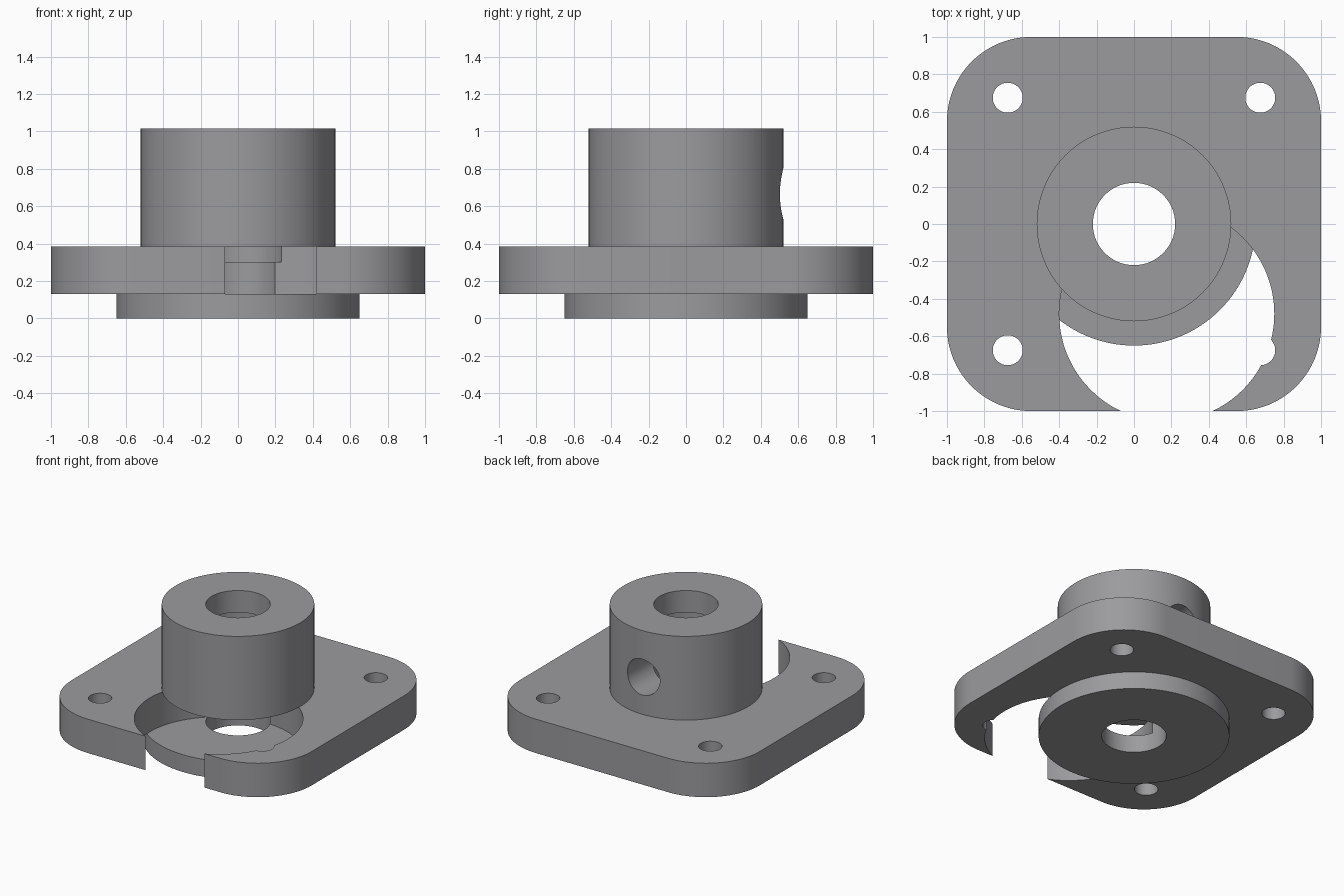
import bpy, bmesh, math

if "Cube" in bpy.data.objects:
    bpy.data.objects.remove(bpy.data.objects["Cube"])

FLANGE_Z0, FLANGE_Z1, TOP = 0.13, 0.385, 1.015

grey = bpy.data.materials.new("plain grey")
grey.diffuse_color = (0.33, 0.33, 0.345, 1)
grey.use_nodes = True
grey.node_tree.nodes["Principled BSDF"].inputs["Base Color"].default_value = grey.diffuse_color


def prism(name, outline, z0, z1):
    """Solid made by extruding a flat outline upwards."""
    bm = bmesh.new()
    face = bm.faces.new([bm.verts.new((x, y, z0)) for x, y in outline])
    ext = bmesh.ops.extrude_face_region(bm, geom=[face])
    verts = [v for v in ext["geom"] if isinstance(v, bmesh.types.BMVert)]
    bmesh.ops.translate(bm, verts=verts, vec=(0, 0, z1 - z0))
    bmesh.ops.recalc_face_normals(bm, faces=bm.faces)
    mesh = bpy.data.meshes.new(name)
    bm.to_mesh(mesh)
    bm.free()
    obj = bpy.data.objects.new(name, mesh)
    bpy.context.collection.objects.link(obj)
    return obj


def circle(r, x=0, y=0, n=96):
    return [(x + r * math.cos(2 * math.pi * i / n),
             y + r * math.sin(2 * math.pi * i / n)) for i in range(n)]


def rounded_square(half, r, n=20):
    pts = []
    for k, (sx, sy) in enumerate([(1, 1), (-1, 1), (-1, -1), (1, -1)]):
        for i in range(n + 1):
            a = math.pi / 2 * (k + i / n)
            pts.append((sx * (half - r) + r * math.cos(a),
                        sy * (half - r) + r * math.sin(a)))
    return pts


def combine(target, tool, operation):
    """Apply a boolean and remove the tool solid."""
    mod = target.modifiers.new("combine", 'BOOLEAN')
    mod.operation, mod.solver, mod.object = operation, 'EXACT', tool
    bpy.context.view_layer.objects.active = target
    bpy.ops.object.modifier_apply(modifier=mod.name)
    bpy.data.objects.remove(tool)


# Rounded mounting flange with four screw holes
body = prism("flanged_housing", rounded_square(1, 0.45), FLANGE_Z0, FLANGE_Z1)
for sx in (-1, 1):
    for sy in (-1, 1):
        hole = prism("screw_hole", circle(0.08, sx * 0.675, sy * 0.675, 40), 0, 0.6)
        combine(body, hole, 'DIFFERENCE')

# Locating disc below and boss above
combine(body, prism("locating_disc", circle(0.65, n=128), 0, 0.2), 'UNION')
combine(body, prism("boss", circle(0.52, n=128), 0.25, TOP), 'UNION')

# Off-centre round pocket through the flange, open to the front
combine(body, prism("pocket", circle(0.575, 0.175, -0.48, 128),
                    FLANGE_Z0, FLANGE_Z1), 'DIFFERENCE')

# Central bore with a wider chamber inside
combine(body, prism("bore", circle(0.22), -0.1, 1.2), 'DIFFERENCE')
combine(body, prism("chamber", circle(0.25), 0.30, 0.85), 'DIFFERENCE')

# Round port through the back of the boss
port = prism("port", circle(0.135, n=64), 0, 0.6)
port.rotation_euler.x = -math.pi / 2
port.location.z = 0.665
bpy.context.view_layer.update()
combine(body, port, 'DIFFERENCE')

body.data.materials.clear()
body.data.materials.append(grey)
body.select_set(True)
bpy.context.view_layer.objects.active = body
bpy.ops.object.shade_smooth_by_angle(angle=math.radians(30))
